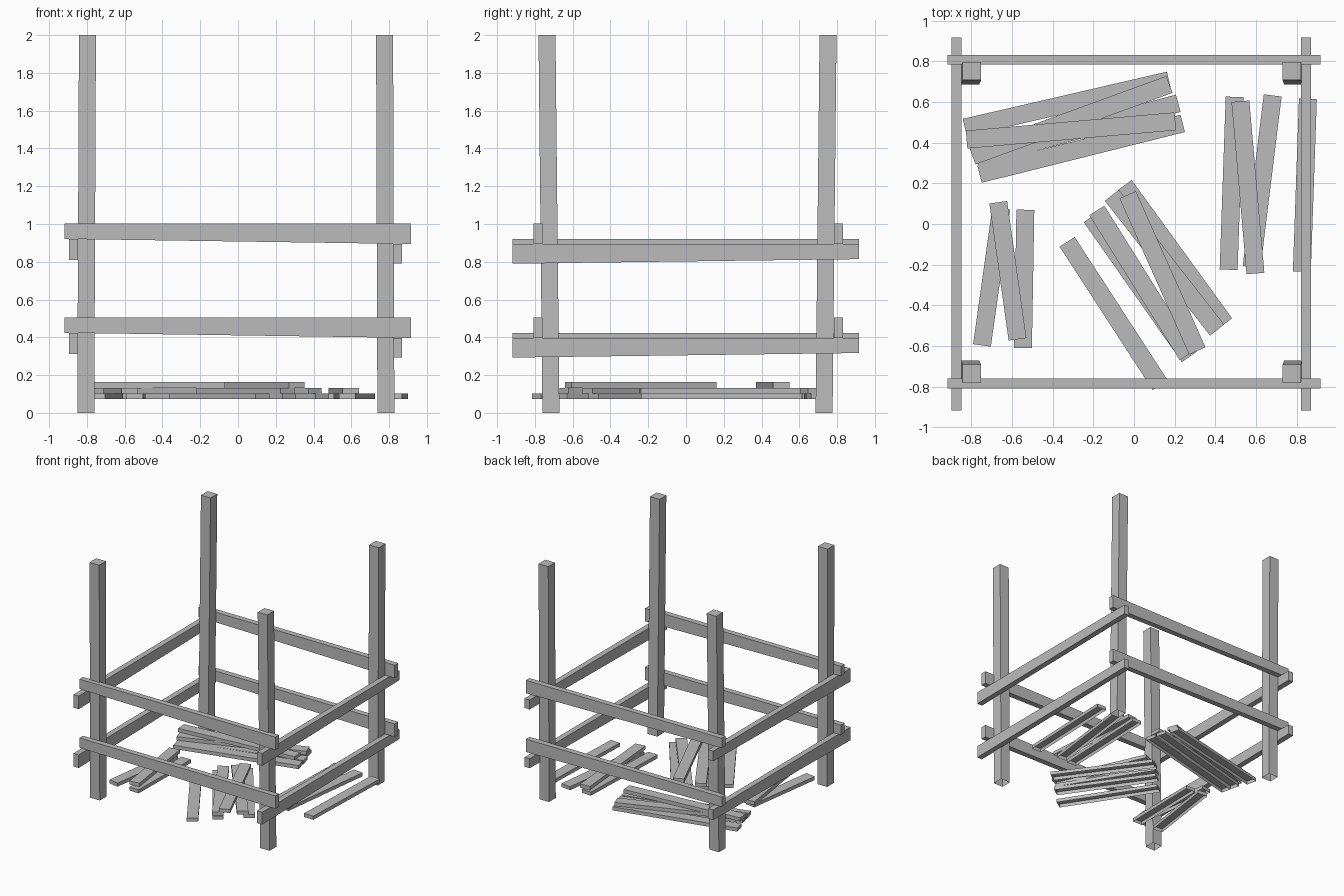
import bpy
import bmesh
from math import radians
from mathutils import Matrix, Vector

old = bpy.data.objects.get("Cube")
if old:
    bpy.data.objects.remove(old, do_unlink=True)

wood = bpy.data.materials.new("grey_wood")
wood.use_nodes = True
grey = (0.5, 0.5, 0.5, 1)
wood.diffuse_color = grey
wood.node_tree.nodes["Principled BSDF"].inputs["Base Color"].default_value = grey


def timber(name, place, open_base=False):
    """Make a box whose unit corners are moved by the place function."""
    bm = bmesh.new()
    bmesh.ops.create_cube(bm, size=1)
    if open_base:
        base = [f for f in bm.faces if f.normal.z < -0.5]
        bmesh.ops.delete(bm, geom=base, context="FACES_ONLY")
    for v in bm.verts:
        v.co = place(v.co.copy())
    mesh = bpy.data.meshes.new(name)
    bm.to_mesh(mesh)
    bm.free()
    mesh.materials.append(wood)
    obj = bpy.data.objects.new(name, mesh)
    bpy.context.collection.objects.link(obj)
    return obj


# Four corner posts, leaning slightly
def post(name, foot, head, width=0.09):
    def place(c):
        x, y = head if c.z > 0 else foot
        return Vector((x + c.x * width, y + c.y * width, 2 if c.z > 0 else 0))
    timber(name, place, open_base=True)


for side, foot_x, head_x in (("right", -0.806, -0.797), ("left", 0.783, 0.776)):
    for end, foot_y, head_y in (("front", -0.715, -0.736), ("back", 0.731, 0.752)):
        post(f"{end}_{side}_post", (foot_x, foot_y), (head_x, head_y))


# Rails with a level top and a sloping underside
def rail(name, axis, offset, top, low_start, low_end, width=0.048):
    def place(c):
        along = -0.918 if c[axis] < 0 else 0.916
        across = offset + c[1 - axis] * width
        low = low_start if c[axis] < 0 else low_end
        z = top if c.z > 0 else low
        return Vector((along, across, z) if axis == 0 else (across, along, z))
    timber(name, place)


for level, lift in (("lower", 0), ("upper", 0.497)):
    for end, y in (("front", -0.784), ("back", 0.808)):
        rail(f"{level}_{end}_rail", 0, y, 0.506 + lift, 0.424 + lift, 0.397 + lift)
    rail(f"{level}_right_rail", 1, -0.872, 0.423 + lift, 0.312 + lift, 0.338 + lift)
    rail(f"{level}_left_rail", 1, 0.845, 0.397 + lift, 0.293 + lift, 0.317 + lift)


# Loose planks: centre, heading in degrees and layer in the pile
def plank(name, length, x, y, heading, layer):
    turn = Matrix.Rotation(radians(heading), 3, "Z")
    floor = 0.073 + 0.03 * layer

    def place(c):
        flat = turn @ Vector((c.x * length, c.y * 0.088, 0))
        return flat + Vector((x, y, floor + (c.z + 0.5) * 0.03))
    timber(name, place, open_base=True)


piles = {
    "back_pile": (1.03, [(-.33, .59, 13, 0), (-.31, .51, 20, 1), (-.31, .46, 5, 2),
                         (-.28, .46, 15, 0), (-.26, .37, 14, 0)]),
    "left_pile": (.85, [(.48, .20, 88, 0), (.56, .18, 95, 1),
                        (.63, .21, 83, 0), (.84, .19, 88, 0)]),
    "right_pile": (.68, [(-.62, -.23, 98, 1), (-.54, -.27, 89, 0), (-.70, -.26, 82, 0)]),
    "middle_pile": (.84, [(-.10, -.44, -57, 0), (.03, -.31, -55, 0), (.04, -.29, -58, 1),
                          (.14, -.24, -66, 2), (.20, -.15, -54, 0), (.15, -.19, -52, 1)]),
}
for pile, (length, boards) in piles.items():
    for i, board in enumerate(boards, 1):
        plank(f"{pile}_plank_{i}", length, *board)
